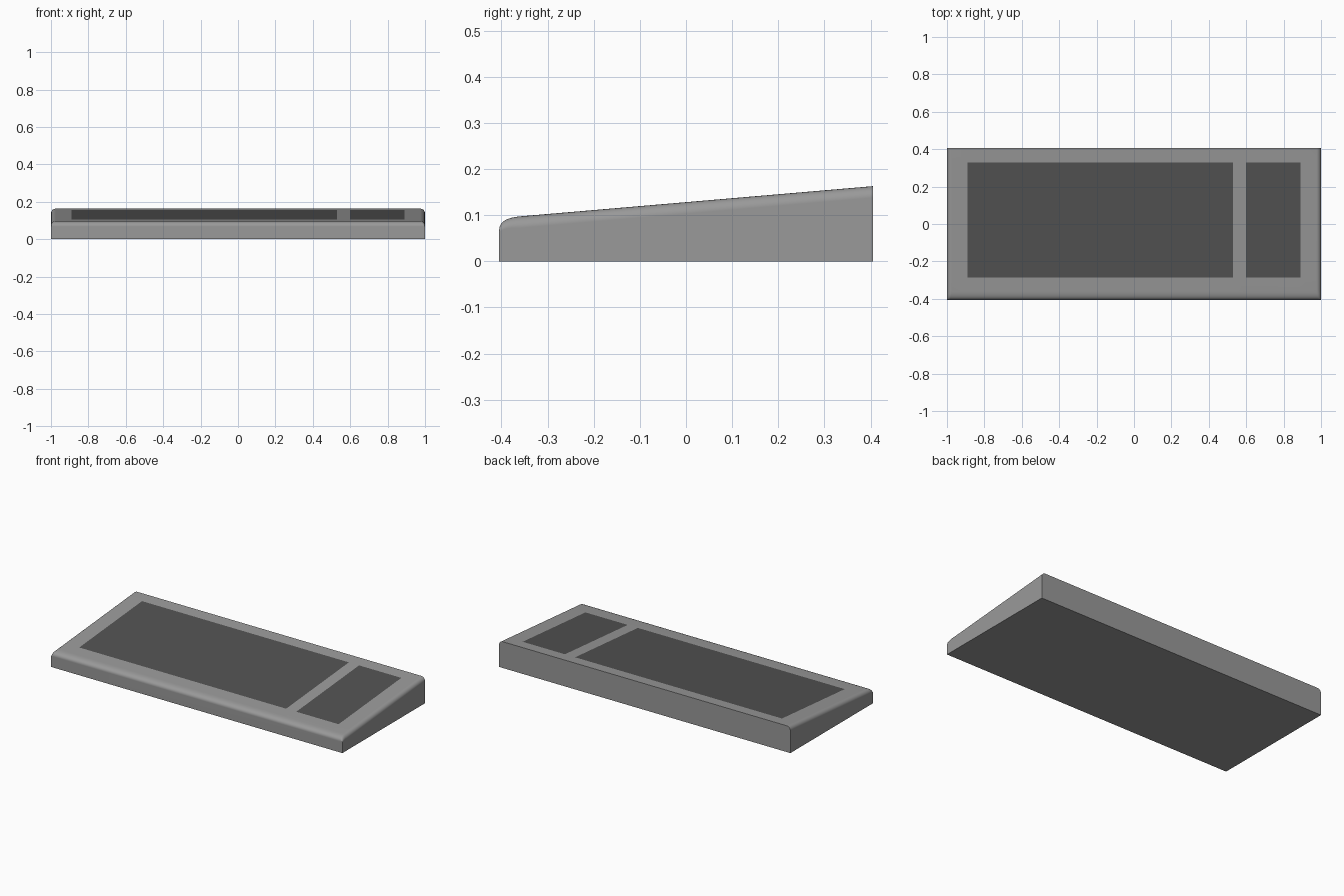
import bpy, bmesh, math
from mathutils import Vector

if "Cube" in bpy.data.objects:
    bpy.data.objects.remove(bpy.data.objects["Cube"])

def material(name, value):
    m = bpy.data.materials.new(name)
    m.diffuse_color = (value, value, value, 1)
    m.use_nodes = True
    m.node_tree.nodes["Principled BSDF"].inputs["Base Color"].default_value = m.diffuse_color
    return m

HALF_X, HALF_Y = 1.0, 0.405
BACK_Z, FRONT_Z = 0.163, 0.0937
SIDE_R, ARC = 0.025, 8

# Stations along the depth: (y, top height, side rounding radius)
a = Vector((-HALF_Y, 0.068))
b = Vector((-HALF_Y, FRONT_Z))
c = Vector((-0.36, FRONT_Z + 0.045 * (BACK_Z - FRONT_Z) / (2 * HALF_Y)))
stations = []
for i in range(ARC + 1):
    t = i / ARC
    p = a * (1 - t) ** 2 + b * 2 * t * (1 - t) + c * t * t
    stations.append((p.x, p.y, 0.003 + (SIDE_R - 0.003) * math.sqrt(t)))
stations.append((HALF_Y, BACK_Z, SIDE_R))

def section(y, z, r, steps=6):
    """Cross-section: flat bottom, upright sides, rounded upper corners."""
    right = [(HALF_X, 0)]
    for k in range(steps + 1):
        ang = math.pi / 2 * k / steps
        right.append((HALF_X - r + r * math.cos(ang), z - r + r * math.sin(ang)))
    left = [(-x, h) for x, h in reversed(right)]
    return [(x, y, h) for x, h in right + left]

# Wedge body lofted from front to back
bm = bmesh.new()
rings = [[bm.verts.new(p) for p in section(*s)] for s in stations]
n = len(rings[0])
for r0, r1 in zip(rings, rings[1:]):
    for i in range(n):
        j = (i + 1) % n
        bm.faces.new((r0[i], r0[j], r1[j], r1[i]))
bm.faces.new(rings[0])
bm.faces.new(rings[-1])
bmesh.ops.recalc_face_normals(bm, faces=bm.faces)

# Cut the two key areas into the sloping top
def top_faces():
    return [f for f in bm.faces
            if f.normal.z > 0.9 and f.calc_center_median().y > -0.35
            and abs(f.calc_center_median().x) < HALF_X - SIDE_R]

panels_x = [(-0.89, 0.53), (0.60, 0.89)]
y0, y1 = -0.285, 0.33
cuts = [((x, 0, 0), (1, 0, 0)) for pair in panels_x for x in pair]
cuts += [((0, y, 0), (0, 1, 0)) for y in (y0, y1)]
for co, no in cuts:
    faces = top_faces()
    geom = set(faces)
    for f in faces:
        geom.update(f.edges)
        geom.update(f.verts)
    bmesh.ops.bisect_plane(bm, geom=list(geom), plane_co=co, plane_no=no, dist=1e-5)
    bm.normal_update()

# Dark key areas by position
for f in top_faces():
    m = f.calc_center_median()
    if y0 < m.y < y1 and any(p < m.x < q for p, q in panels_x):
        f.material_index = 1

mesh = bpy.data.meshes.new("keyboard_body")
bm.to_mesh(mesh)
bm.free()
mesh.materials.append(material("case grey", 0.32))
mesh.materials.append(material("key area dark grey", 0.086))
body = bpy.data.objects.new("keyboard_body", mesh)
bpy.context.collection.objects.link(body)

# Smooth rounded edges, flat large faces
bpy.context.view_layer.objects.active = body
body.select_set(True)
bpy.ops.object.shade_smooth_by_angle(angle=math.radians(35))
weighted = body.modifiers.new("weighted_normals", 'WEIGHTED_NORMAL')
weighted.keep_sharp = True
